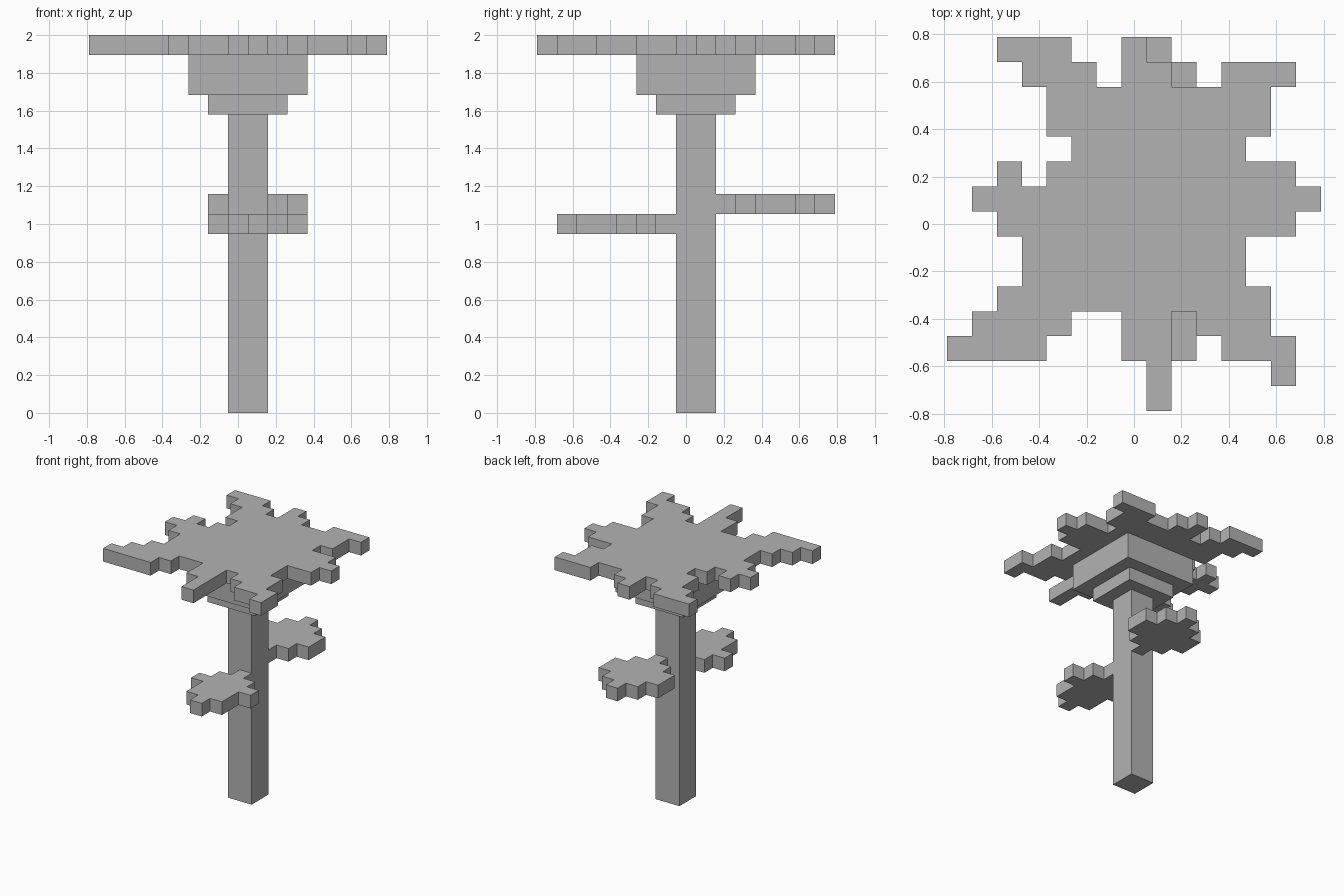
import bpy
import bmesh

cube = bpy.data.objects.get("Cube")
if cube:
    bpy.data.objects.remove(cube, do_unlink=True)

U = 2 / 19          # one block
HALF = 7.5          # half the footprint in blocks

grey = bpy.data.materials.new("plain grey")
grey.use_nodes = True
colour = (0.45, 0.45, 0.45, 1)
grey.diffuse_color = colour
grey.node_tree.nodes["Principled BSDF"].inputs["Base Color"].default_value = colour


def slab(name, rows, left, front, bottom, height):
    """Flat block plate from a pattern, listed from the back row to the front."""
    bm = bmesh.new()
    for r, row in enumerate(reversed(rows)):
        for c, mark in enumerate(row):
            if mark == "#":
                corners = ((0, 0), (1, 0), (1, 1), (0, 1))
                bm.faces.new([bm.verts.new(((left + c + dx - HALF) * U,
                                            (front + r + dy - HALF) * U,
                                            (bottom + height) * U))
                              for dx, dy in corners])
    bmesh.ops.remove_doubles(bm, verts=bm.verts, dist=U / 10)
    bmesh.ops.dissolve_limit(bm, angle_limit=0.01, verts=bm.verts, edges=bm.edges)
    for f in bm.faces:
        f.normal_update()
        if f.normal.z < 0:
            f.normal_flip()
    mesh = bpy.data.meshes.new(name)
    bm.to_mesh(mesh)
    bm.free()
    mesh.materials.append(grey)
    obj = bpy.data.objects.new(name, mesh)
    bpy.context.collection.objects.link(obj)
    thick = obj.modifiers.new("thickness", "SOLIDIFY")
    thick.thickness = height * U
    thick.offset = -1
    return obj


def block(name, start, size, bottom, height):
    """Square block that shares the trunk's axis."""
    slab(name, ["#" * size] * size, start, start, bottom, height)


# Trunk and the stepped blocks under the canopy
block("trunk", 7, 2, 0, 15)
block("lower_crown", 6, 4, 15, 1)
block("upper_crown", 5, 6, 16, 2)

# Ragged canopy
slab("canopy", [
    "..###..#.......",
    "...###.##..###.",
    "....#########..",
    "....#########..",
    ".....#######...",
    "..#.##########.",
    ".##############",
    "..############.",
    "...#########...",
    "...#########...",
    "..###########..",
    ".####..##.###..",
    "####...##..###.",
    "........#....#.",
    "........#......",
], 0, 0, 18, 1)

# Leaf pads on the front and back of the trunk
slab("front_leaf", [
    "..#..",
    ".###.",
    "#####",
    ".###.",
    ".###.",
    "..#..",
], 6, 1, 9, 1)
slab("back_leaf", [
    "..#..",
    ".###.",
    "#####",
    "#####",
    ".###.",
    "..#..",
], 6, 9, 10, 1)
